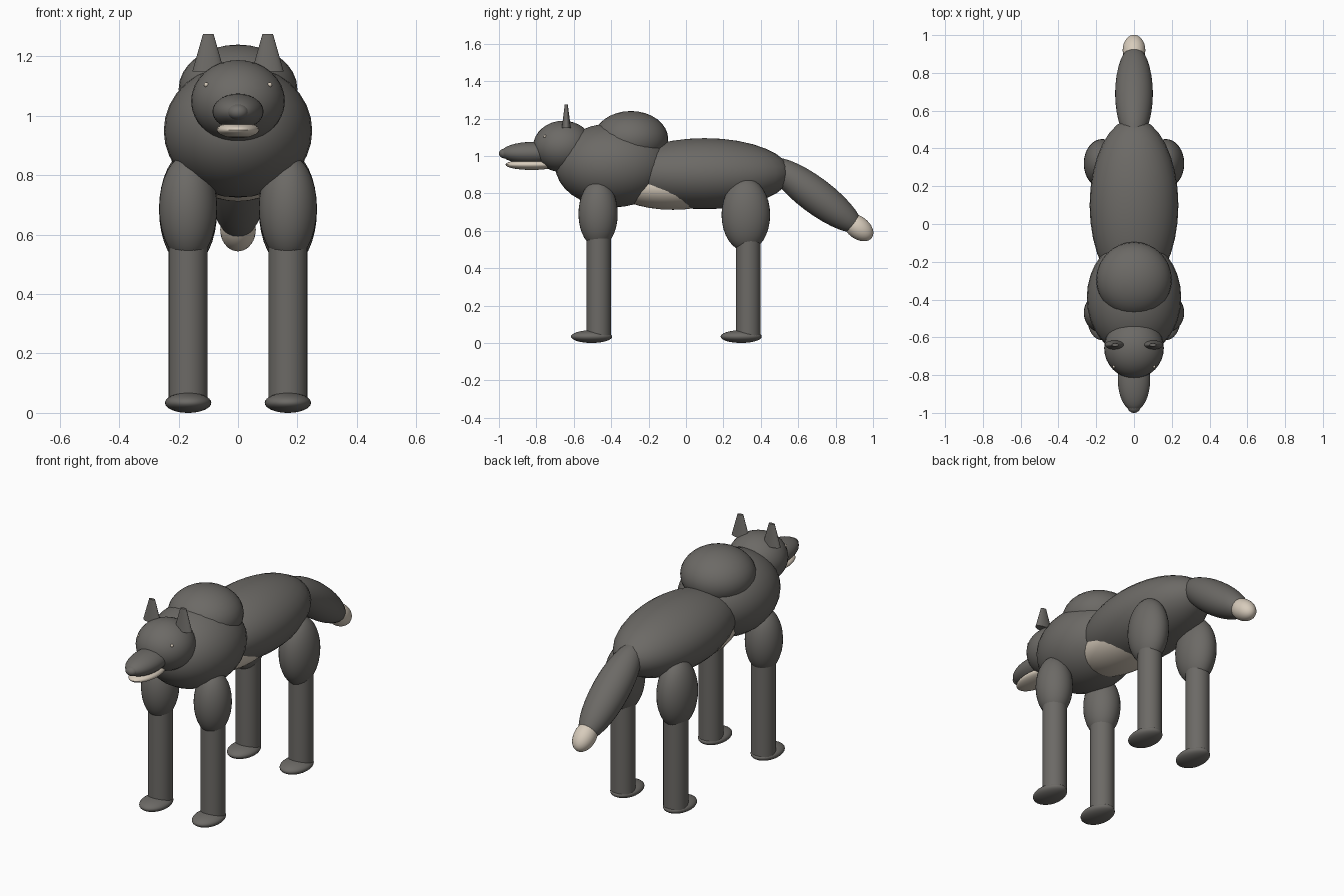
import bpy
from math import radians

cube = bpy.data.objects.get("Cube")
if cube:
    bpy.data.objects.remove(cube, do_unlink=True)


def make_material(name, rgb):
    mat = bpy.data.materials.new(name)
    mat.use_nodes = True
    mat.diffuse_color = (*rgb, 1)
    mat.node_tree.nodes["Principled BSDF"].inputs["Base Color"].default_value = (*rgb, 1)
    return mat


fur = make_material("grey fur", (0.15, 0.143, 0.132))
cream = make_material("cream fur", (0.68, 0.6, 0.5))


def finish(name, scale, mat, tilt=0):
    obj = bpy.context.object
    obj.name = name
    obj.scale = scale
    obj.rotation_euler.x = radians(tilt)
    obj.data.materials.append(mat)
    bpy.ops.object.transform_apply(location=False, rotation=True, scale=True)
    bpy.ops.object.shade_smooth_by_angle(angle=radians(40))
    return obj


def ellipsoid(name, center, radii, mat=fur, tilt=0):
    bpy.ops.mesh.primitive_uv_sphere_add(segments=32, ring_count=16, location=center)
    return finish(name, radii, mat, tilt)


def tapered(name, center, bottom, top, height, depth_ratio=1):
    bpy.ops.mesh.primitive_cone_add(vertices=24, radius1=bottom, radius2=top,
                                    depth=height, location=center)
    return finish(name, (1, depth_ratio, 1), fur)


# Torso
ellipsoid("body", (0, 0.1, 0.905), (0.235, 0.46, 0.19))
ellipsoid("belly", (0, -0.07, 0.835), (0.18, 0.32, 0.123), cream)
ellipsoid("chest", (0, -0.39, 0.95), (0.25, 0.31, 0.225))
ellipsoid("mane", (0, -0.295, 1.09), (0.2, 0.2, 0.15))

# Head
ellipsoid("head", (0, -0.657, 1.05), (0.158, 0.16, 0.138))
ellipsoid("snout", (0, -0.82, 1.015), (0.086, 0.17, 0.06))
ellipsoid("lower_jaw", (0, -0.825, 0.953), (0.072, 0.14, 0.028), cream)
ellipsoid("nose", (0, -0.965, 1.013), (0.035, 0.035, 0.027))

# Tail, drooping backwards
ellipsoid("tail", (0, 0.69, 0.79), (0.1, 0.31, 0.095), fur, -37)
ellipsoid("tail_tip", (0, 0.92, 0.617), (0.06, 0.092, 0.06), cream, -37)

# Paired parts
for side, s in (("left", 1), ("right", -1)):
    tapered(f"{side}_ear", (s * 0.1, -0.64, 1.212), 0.054, 0.018, 0.126, 0.45)
    ellipsoid(f"{side}_eye", (s * 0.107, -0.755, 1.105), (0.008,) * 3, cream)
    for end, leg_y, thigh_z, thigh_y, thigh_radii in (
            ("front", -0.467, 0.69, -0.47, (0.098, 0.105, 0.18)),
            ("hind", 0.333, 0.685, 0.32, (0.098, 0.13, 0.195))):
        x = s * 0.168
        ellipsoid(f"{side}_{end}_thigh", (x, thigh_y, thigh_z), thigh_radii)
        tapered(f"{side}_{end}_lower_leg", (x, leg_y, 0.33), 0.066, 0.066, 0.6)
        ellipsoid(f"{side}_{end}_paw", (x, leg_y - 0.038, 0.034), (0.078, 0.11, 0.034))
